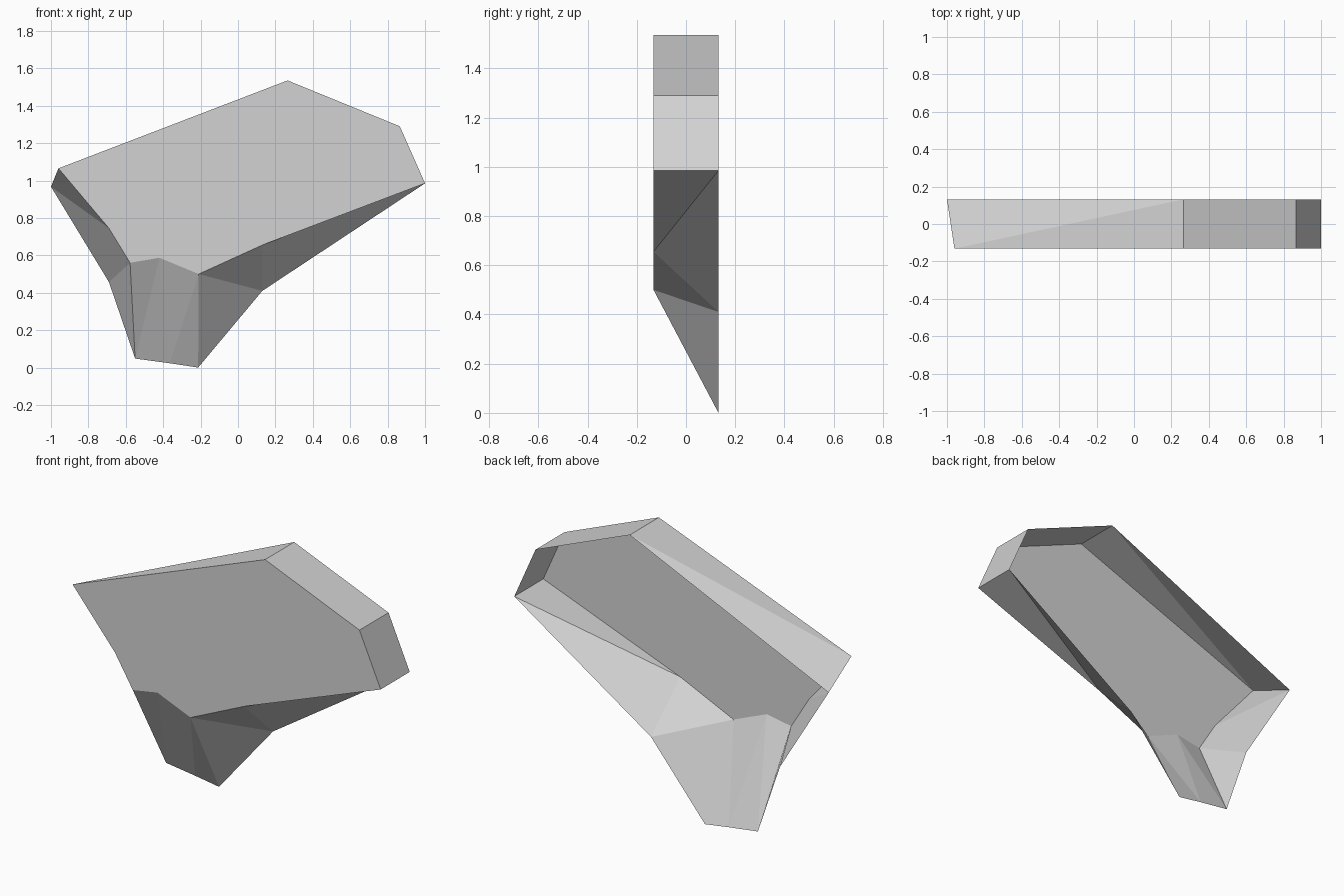
import bpy
import bmesh

cube = bpy.data.objects.get("Cube")
if cube:
    bpy.data.objects.remove(cube, do_unlink=True)

HALF_DEPTH = 0.132

# Matching outlines (x, z), clockwise from the left corner
front_outline = [(-0.96, 1.065), (0.265, 1.535), (0.865, 1.29), (1.0, 0.985),
                 (0.13, 0.655), (-0.21, 0.5), (-0.42, 0.587),
                 (-0.577, 0.56), (-0.69, 0.745)]
back_outline = [(-1.0, 0.967), (0.265, 1.535), (0.865, 1.29), (1.0, 0.985),
                (0.13, 0.41), (-0.213, 0.0), (-0.365, 0.023),
                (-0.55, 0.048), (-0.69, 0.457)]
flat_sides = {1, 2}        # plain four-sided bands
back_diagonals = {3, 4}    # folds that start at the back edge

grey = bpy.data.materials.new("light grey")
grey.use_nodes = True
colour = (0.65, 0.65, 0.65, 1.0)
grey.diffuse_color = colour
grey.node_tree.nodes["Principled BSDF"].inputs["Base Color"].default_value = colour

# Open-backed shell: front plate plus a folded rim
bm = bmesh.new()
front = [bm.verts.new((x, -HALF_DEPTH, z)) for x, z in front_outline]
back = [bm.verts.new((x, HALF_DEPTH, z)) for x, z in back_outline]
bm.faces.new(front[::-1])
for i in range(len(front)):
    j = (i + 1) % len(front)
    a, b, c, d = front[i], front[j], back[j], back[i]
    if i in flat_sides:
        bm.faces.new((a, b, c, d))
    elif i in back_diagonals:
        bm.faces.new((a, b, d))
        bm.faces.new((b, c, d))
    else:
        bm.faces.new((a, b, c))
        bm.faces.new((a, c, d))

mesh = bpy.data.meshes.new("angular_shell")
bm.to_mesh(mesh)
bm.free()
mesh.materials.append(grey)
shell = bpy.data.objects.new("angular_shell", mesh)
bpy.context.collection.objects.link(shell)
